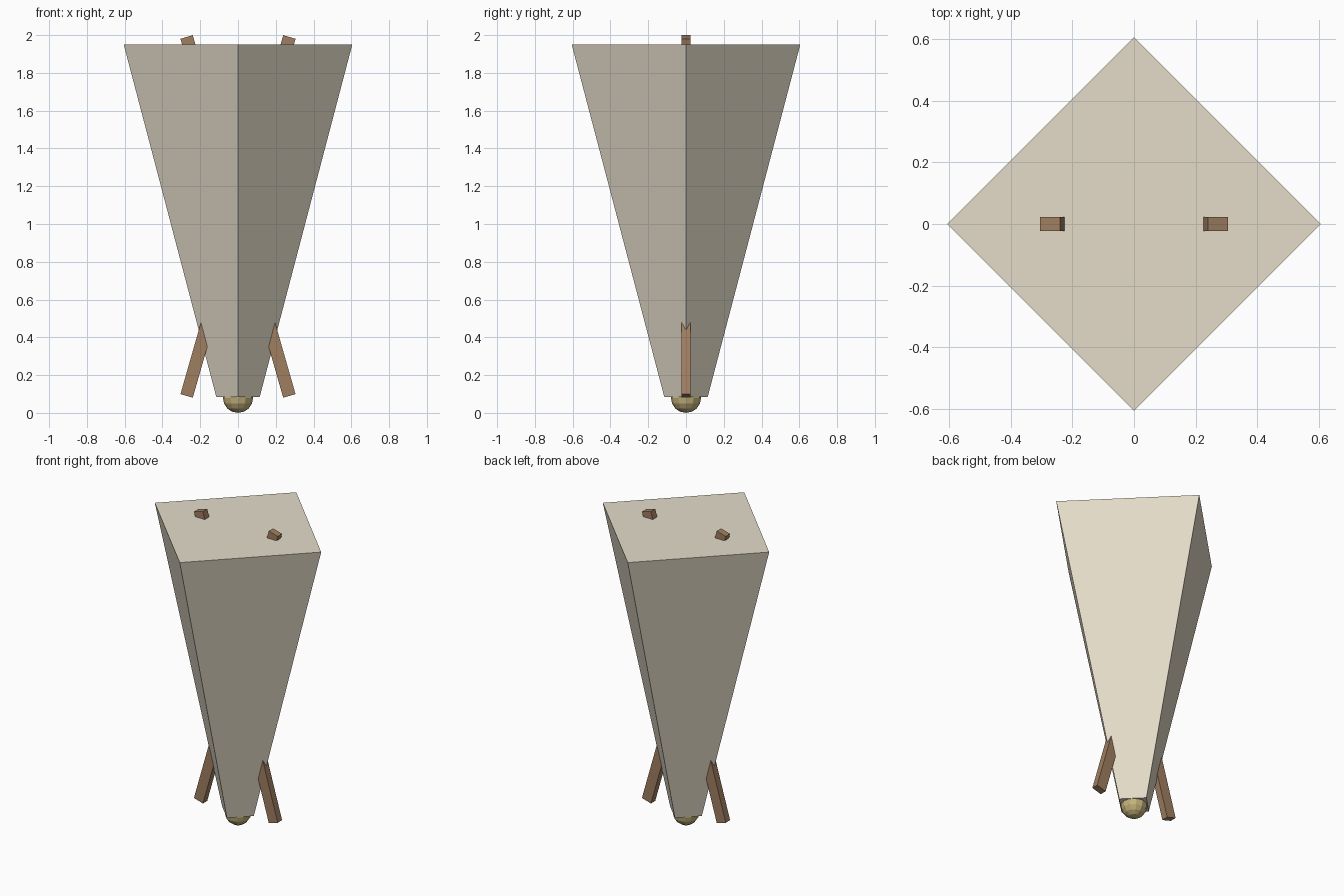
import bpy, math
from mathutils import Vector

if "Cube" in bpy.data.objects:
    bpy.data.objects.remove(bpy.data.objects["Cube"])


def material(name, rgb):
    m = bpy.data.materials.new(name)
    m.diffuse_color = (*rgb, 1)
    m.use_nodes = True
    m.node_tree.nodes["Principled BSDF"].inputs["Base Color"].default_value = m.diffuse_color
    return m


cloth = material("cream", (0.78, 0.72, 0.59))
wood = material("wood", (0.35, 0.21, 0.12))
brass = material("brass", (0.55, 0.45, 0.20))


def finish(name, mat):
    ob = bpy.context.object
    ob.name = name
    ob.data.materials.append(mat)
    return ob


# Inverted four-sided tapered body, corners on the axes
Z0, Z1 = 0.085, 1.95
bpy.ops.mesh.primitive_cone_add(vertices=4, radius1=0.115, radius2=0.605,
                                depth=Z1 - Z0, location=(0, 0, (Z0 + Z1) / 2))
finish("tapered_body", cloth)

# Two crossed poles running through the body
for side, name in ((1, "pole_right"), (-1, "pole_left")):
    low, high = Vector((-0.272 * side, 0, 0.09)), Vector((0.272 * side, 0, 1.99))
    axis = high - low
    bpy.ops.mesh.primitive_cube_add(size=1, location=(low + high) / 2)
    pole = finish(name, wood)
    pole.scale = (0.068, 0.045, axis.length)
    pole.rotation_euler.y = math.atan2(axis.x, axis.z)

# Faceted ball at the tip
bpy.ops.mesh.primitive_uv_sphere_add(segments=12, ring_count=8, radius=0.08,
                                     location=(0, 0, 0.08))
finish("tip_ball", brass)
